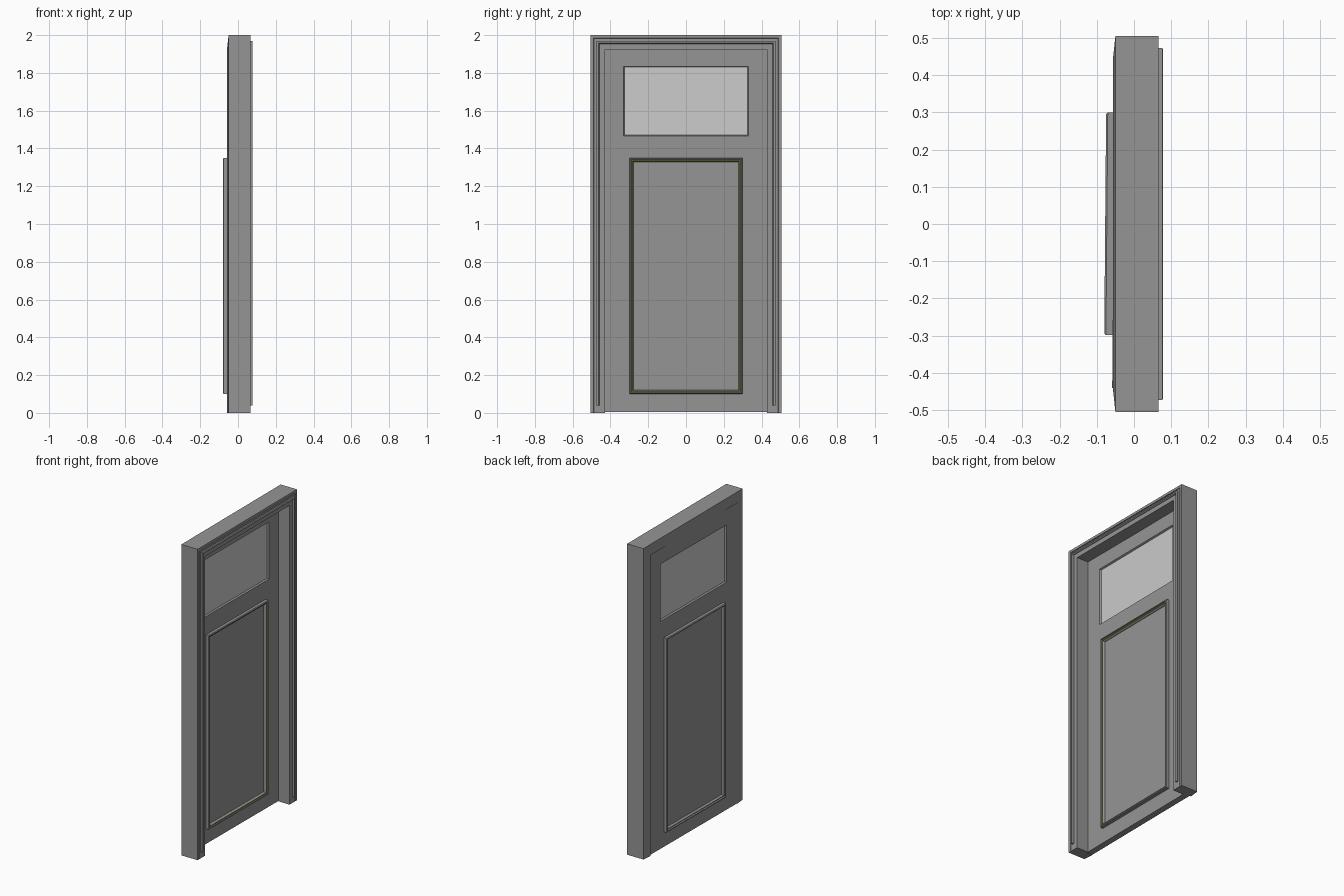
import bpy, bmesh

if "Cube" in bpy.data.objects:
    bpy.data.objects.remove(bpy.data.objects["Cube"])

def material(name, rgb):
    m = bpy.data.materials.new(name)
    m.diffuse_color = (*rgb, 1)
    m.use_nodes = True
    m.node_tree.nodes["Principled BSDF"].inputs["Base Color"].default_value = m.diffuse_color
    return m

PAINT = material("dark_grey_paint", (0.3, 0.3, 0.3))
GLASS = material("pale_glass", (0.8, 0.8, 0.8))
OLIVE = material("olive_inlay", (0.22, 0.3, 0.04))
TILT = -0.0083  # the leaf stands very slightly ajar

def finish(name, bm, mat, tilt=0.0):
    bmesh.ops.recalc_face_normals(bm, faces=bm.faces)
    me = bpy.data.meshes.new(name)
    bm.to_mesh(me)
    bm.free()
    me.materials.append(mat)
    ob = bpy.data.objects.new(name, me)
    ob.rotation_euler.z = tilt
    bpy.context.collection.objects.link(ob)
    return ob

def loft(name, rings, closed, mat, tilt=0.0):
    """Join equal vertex rings; closed makes a loop, otherwise ends are capped."""
    bm = bmesh.new()
    vs = [[bm.verts.new(p) for p in r] for r in rings]
    n = len(vs[0])
    for a in range(len(vs) if closed else len(vs) - 1):
        r, s = vs[a], vs[(a + 1) % len(vs)]
        for i in range(n):
            j = (i + 1) % n
            bm.faces.new((r[i], r[j], s[j], s[i]))
    if not closed:
        bm.faces.new(vs[0])
        bm.faces.new(vs[-1])
    return finish(name, bm, mat, tilt)

def arch(name, profile, bottom=0.0):
    """Sweep (inset, x) profile up one jamb, across the head and down the other."""
    w, h = 0.505, 2.0
    rings = [[(x, -w + d, bottom) for d, x in profile],
             [(x, -w + d, h - d) for d, x in profile],
             [(x, w - d, h - d) for d, x in profile],
             [(x, w - d, bottom) for d, x in profile]]
    return loft(name, rings, False, PAINT)

def rect_loop(name, y, z0, z1, profile, mat):
    """Sweep (inset, x) profile around a rectangle on the leaf."""
    rings = [[(x, sy * (y - d), (z0 + d) if low else (z1 - d)) for d, x in profile]
             for sy, low in ((-1, 1), (1, 1), (1, 0), (-1, 0))]
    return loft(name, rings, True, mat, TILT)

def box(name, x0, x1, y, z0, z1, mat):
    rings = [[(x, -y, z0), (x, y, z0), (x, y, z1), (x, -y, z1)] for x in (x0, x1)]
    return loft(name, rings, False, mat, TILT)

# Rebated frame with a fine groove on its face
arch("door_frame", [(0, -0.050), (0, 0.066), (0.016, 0.066), (0.017, 0.061),
                    (0.020, 0.061), (0.021, 0.066), (0.075, 0.066),
                    (0.075, -0.0145), (0.064, -0.0145), (0.064, -0.057)])

# Raised bead running around the frame
arch("frame_bead", [(0.032, 0.060), (0.032, 0.076), (0.035, 0.078),
                    (0.042, 0.078), (0.046, 0.072), (0.046, 0.060)], 0.04)

# Door leaf: a slab with a window opening
XB, XF = -0.055, -0.015
outer = [(-0.442, 0.004), (0.442, 0.004), (0.442, 1.937), (-0.442, 1.937)]
inner = [(-0.333, 1.465), (0.333, 1.465), (0.333, 1.837), (-0.333, 1.837)]
rings = [[(XB, *o), (XF, *o), (XF, *i), (XB, *i)] for o, i in zip(outer, inner)]
loft("door_leaf", rings, True, PAINT, TILT)

# Window pane with slim glazing beads
box("window_glass", -0.045, -0.025, 0.333, 1.465, 1.837, GLASS)
for side, face, pane in (("back", XB, -0.045), ("front", XF, -0.025)):
    rect_loop(side + "_glazing_bead", 0.333, 1.465, 1.837,
              [(0, pane), (0, face), (0.002, face), (0.007, pane)], PAINT)

# Panel mouldings on both faces of the leaf
for side, face, s in (("back", XB, -1), ("front", XF, 1)):
    rect_loop(side + "_panel_moulding", 0.299, 0.10, 1.35,
              [(0, face - s * 0.002), (0, face + s * 0.018), (0.004, face + s * 0.0225),
               (0.009, face + s * 0.0225), (0.011, face + s * 0.014),
               (0.016, face + s * 0.014), (0.021, face + s * 0.006),
               (0.021, face - s * 0.002)], PAINT)

# Olive inlay in the front moulding
rect_loop("olive_inlay", 0.2885, 0.1105, 1.3395,
          [(0, XF + 0.010), (0, XF + 0.0165), (0.006, XF + 0.0165), (0.006, XF + 0.010)], OLIVE)
